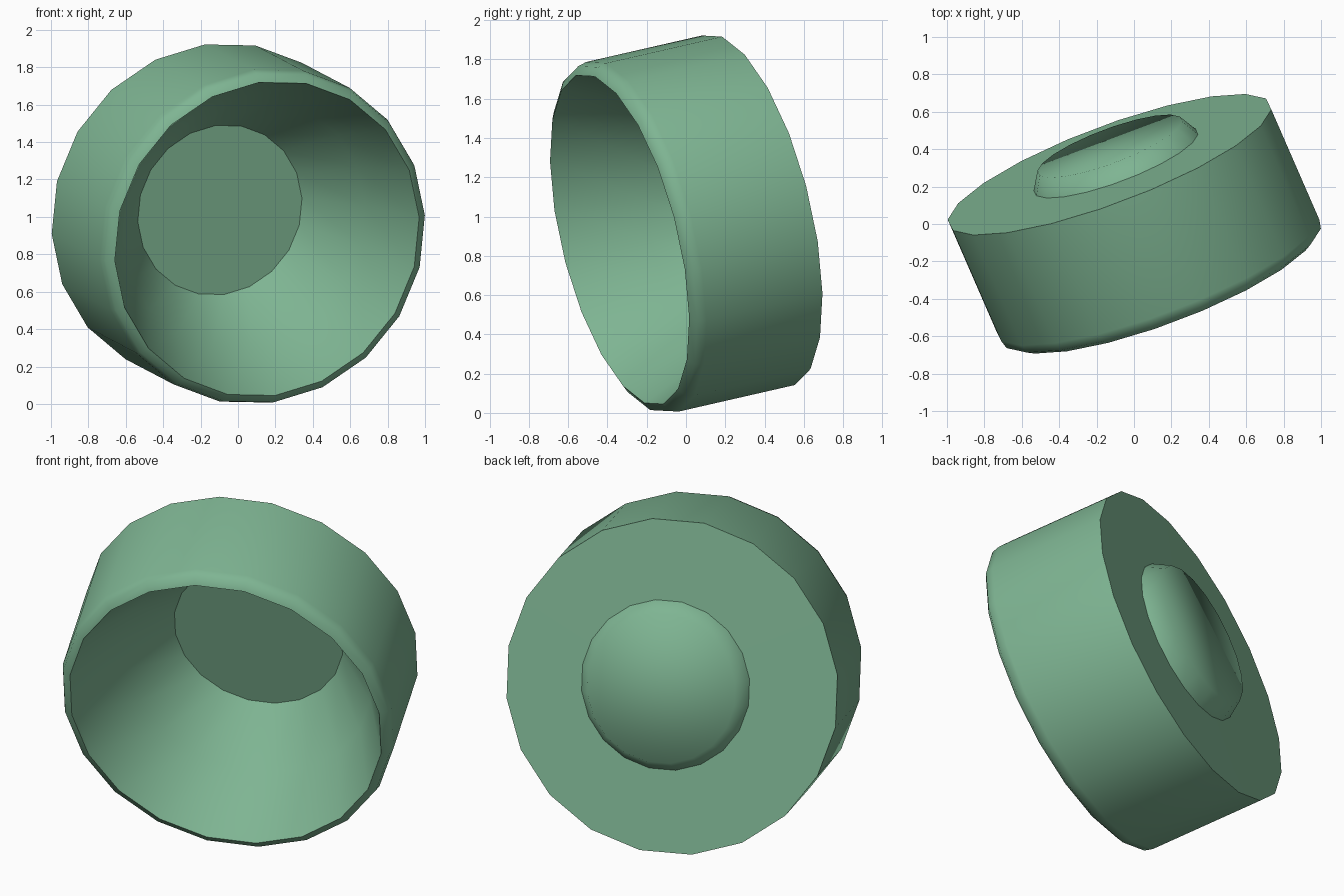
import bpy, bmesh, math
from mathutils import Vector

if "Cube" in bpy.data.objects:
    bpy.data.objects.remove(bpy.data.objects["Cube"])

SIDES = 20
NORMAL = Vector((0.342, -0.912, -0.225)).normalized()   # disc planes face this way
U = Vector((0.837, 0.353, -0.158))
U = (U - NORMAL * U.dot(NORMAL)).normalized()
V = NORMAL.cross(U)
BACK = Vector((-0.131, 0.318, 1.032))    # centre of the back face
AXIS = Vector((0.286, -0.656, -0.150))   # back centre to lip centre
HUB = Vector((-0.097, 0.33, 1.037))      # centre of the small rear disc


def ring(bm, centre, r):
    angles = [2 * math.pi * i / SIDES for i in range(SIDES)]
    return [bm.verts.new(centre + r * (math.cos(a) * U + math.sin(a) * V)) for a in angles]


def bridge(bm, a, b):
    for i in range(SIDES):
        j = (i + 1) % SIDES
        bm.faces.new((a[i], a[j], b[j], b[i]))


def finish(bm, name, angle):
    bmesh.ops.recalc_face_normals(bm, faces=bm.faces[:])
    mesh = bpy.data.meshes.new(name)
    bm.to_mesh(mesh)
    bm.free()
    obj = bpy.data.objects.new(name, mesh)
    bpy.context.collection.objects.link(obj)
    mat = bpy.data.materials.get("green") or bpy.data.materials.new("green")
    mat.diffuse_color = (0.21, 0.46, 0.29, 1)
    mat.use_nodes = True
    mat.node_tree.nodes["Principled BSDF"].inputs["Base Color"].default_value = mat.diffuse_color
    mesh.materials.append(mat)
    bpy.ops.object.select_all(action='DESELECT')
    obj.select_set(True)
    bpy.context.view_layer.objects.active = obj
    bpy.ops.object.shade_smooth_by_angle(angle=math.radians(angle))


# Housing: outer wall, rounded lip, short inner wall, bowl and flat back, as one closed loop
bm = bmesh.new()
profile = [(0.922, 0.0), (0.922, 0.9), (0.91, 0.965), (0.867, 1.0), (0.858, 0.965)]
rings = [ring(bm, BACK + AXIS * t, r) for r, t in profile]
rings.append(ring(bm, HUB + AXIS * 0.45, 0.69))
rings.append(ring(bm, HUB, 0.468))
for a, b in zip(rings, rings[1:] + rings[:1]):
    bridge(bm, a, b)
finish(bm, "housing", 62)

# Rear cap: shallow softened dome whose flat underside is the bowl floor
bm = bmesh.new()
base = ring(bm, HUB, 0.468)
top = ring(bm, HUB - NORMAL * 0.095, 0.412)
bridge(bm, base, top)
bm.faces.new(base)
bm.faces.new(top)
finish(bm, "rear_cap", 75)
